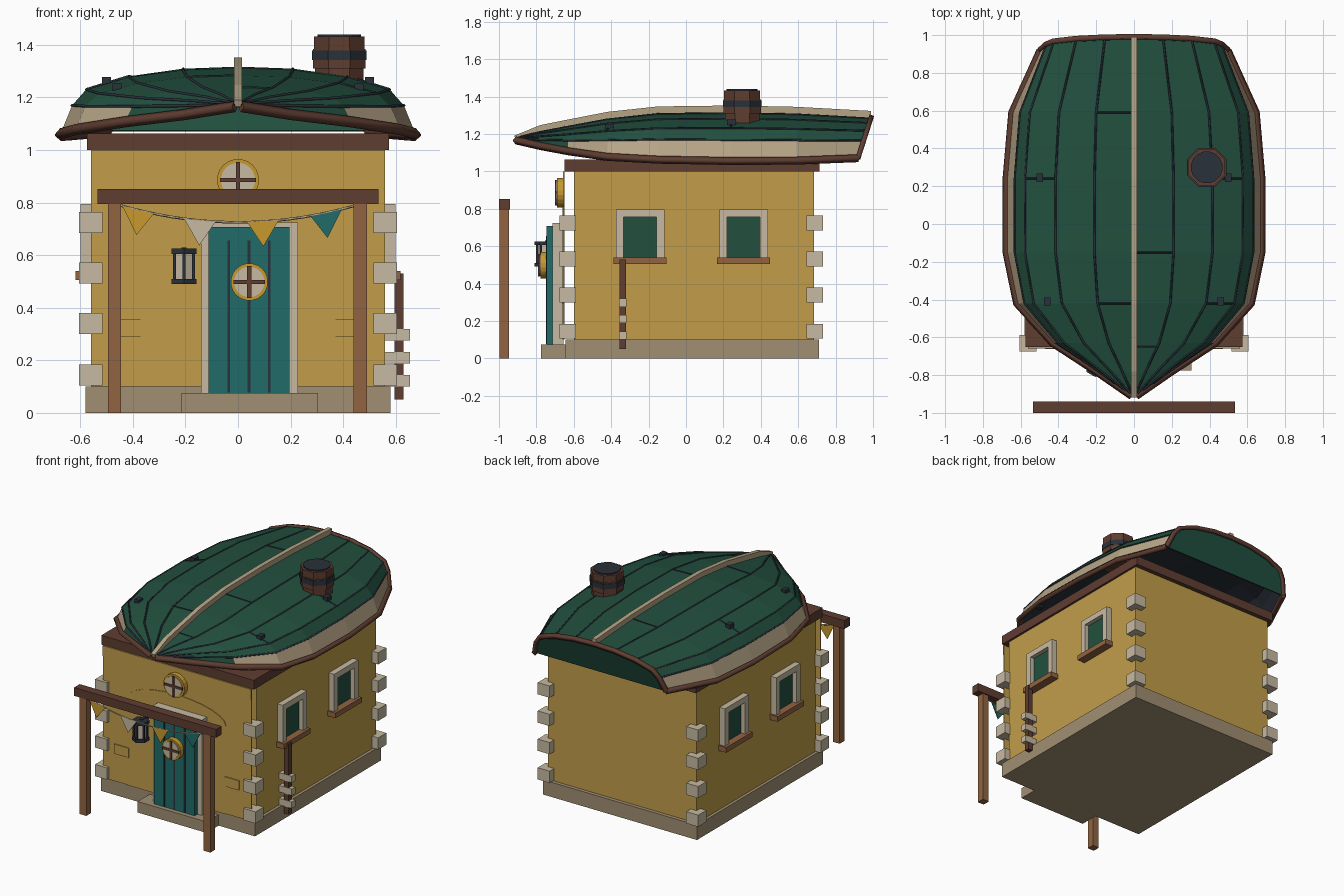
import bpy, bmesh, math
from mathutils import Vector

cube = bpy.data.objects.get("Cube")
if cube:
    bpy.data.objects.remove(cube)


def material(name, hexcode):
    rgb = [int(hexcode[i:i + 2], 16) / 255 for i in (0, 2, 4)]
    col = [c / 12.92 if c < 0.04 else ((c + 0.055) / 1.055) ** 2.4 for c in rgb] + [1]
    m = bpy.data.materials.new(name)
    m.use_nodes = True
    m.diffuse_color = col
    m.node_tree.nodes["Principled BSDF"].inputs["Base Color"].default_value = col
    return m


WALL = material("ochre plaster", "C29E4A")
GREEN = material("hull green", "22503F")
TEAL = material("teal paint", "216C69")
CREAM = material("pale stone", "C6BAA2")
STONE = material("base stone", "A18F72")
DARK = material("dark wood", "5F3D31")
WOOD = material("mid wood", "916441")
IRON = material("iron", "2A313A")
GOLD = material("brass", "C8982F")
STRAKE = material("bare plank", "B6A486")


def finish(name, bm, *mats):
    me = bpy.data.meshes.new(name)
    bm.to_mesh(me)
    bm.free()
    for m in mats:
        me.materials.append(m)
    ob = bpy.data.objects.new(name, me)
    bpy.context.collection.objects.link(ob)
    return ob


def prism(name, mat, pts, d0, d1, axis="y"):
    """Extrude a 2D outline along an axis."""
    place = {"x": lambda u, v, d: (d, u, v), "y": lambda u, v, d: (u, d, v),
             "z": lambda u, v, d: (u, v, d)}[axis]
    bm = bmesh.new()
    ends = [[bm.verts.new(place(u, v, d)) for u, v in pts] for d in (d0, d1)]
    for e in ends:
        bm.faces.new(e)
    n = len(pts)
    for i in range(n):
        j = (i + 1) % n
        bm.faces.new((ends[0][i], ends[0][j], ends[1][j], ends[1][i]))
    bmesh.ops.recalc_face_normals(bm, faces=bm.faces)
    return finish(name, bm, mat)


def box(name, mat, x0, x1, y0, y1, z0, z1):
    return prism(name, mat, [(x0, y0), (x1, y0), (x1, y1), (x0, y1)], z0, z1, "z")


def disc(name, mat, u, v, r, d0, d1, n=20, axis="y"):
    pts = [(u + r * math.cos(math.tau * (i + 0.5) / n),
            v + r * math.sin(math.tau * (i + 0.5) / n)) for i in range(n)]
    return prism(name, mat, pts, d0, d1, axis)


def tube(name, mat, pts, r):
    cu = bpy.data.curves.new(name, "CURVE")
    cu.dimensions = "3D"
    cu.bevel_depth = r
    cu.bevel_resolution = 0
    cu.use_fill_caps = True
    sp = cu.splines.new("POLY")
    sp.points.add(len(pts) - 1)
    for p, co in zip(sp.points, pts):
        p.co = (*co, 1)
    cu.materials.append(mat)
    ob = bpy.data.objects.new(name, cu)
    bpy.context.collection.objects.link(ob)
    return ob


# Base, body and front wall
box("base", STONE, -.58, .58, -.645, .71, 0, .1)
box("door_step", STONE, -.215, .305, -.775, -.64, 0, .075)
box("walls", WALL, -.56, .56, -.598, .685, .1, 1.0)
box("front_wall", WALL, -.56, .56, -.655, -.65, .1, 1.0)
arch = [(.37 * math.cos(a), .7 + .115 * math.sin(a))
        for a in (math.pi * i / 12 for i in range(13))]
prism("front_arch", WALL, arch + [(-.37, .1), (.37, .1)], -.66, -.655)
box("front_band", WALL, -.56, .56, -.658, -.655, .93, 1.0)
box("wall_plate", DARK, -.575, .575, -.65, .715, 1.0, 1.063)
for sx in (-1, 1):
    xs = sorted((sx * .36, sx * .47))
    box("front_patch", WALL, *xs, -.663, -.655, .29, .355)
    # Corner stones
    for y in (-.675, .645):
        for z in (.105, .3, .492, .685):
            box("corner_stone", CREAM, *sorted((sx * .515, sx * .605)), y, y + .088, z, z + .08)
    # Side windows
    for y in (-.245, .308):
        def bar(name, mat, x0, x1, w0, w1, z0, z1):
            box(name, mat, *sorted((sx * x0, sx * x1)), y + w0, y + w1, z0, z1)
        bar("window_pane", GREEN, .55, .57, -.09, .09, .54, .76)
        bar("window_top", CREAM, .55, .6, -.13, .13, .755, .795)
        for w in (-.13, .088):
            bar("window_jamb", CREAM, .55, .6, w, w + .042, .53, .757)
        bar("window_sill", WOOD, .55, .618, -.142, .142, .505, .54)

# Measuring post on the left wall
box("side_post", DARK, .595, .63, -.355, -.32, .05, .53)
for z in (.1, .188, .275):
    box("post_block", CREAM, .555, .655, -.357, -.318, z, z + .044)

# Door
box("door_frame", CREAM, -.14, .228, -.715, -.655, .075, .725)
box("door", TEAL, -.112, .195, -.745, -.71, .075, .708)
for x in (-.035, .042, .119):
    box("door_seam", IRON, x - .005, x + .005, -.748, -.744, .078, .655)


# Round windows
def porthole(x, z, r, y):
    disc("porthole_rim", GOLD, x, z, r, y - .035, y)
    disc("porthole_glass", CREAM, x, z, r * .82, y - .04, y - .03)
    box("porthole_bar", DARK, x - .008, x + .008, y - .046, y - .036, z - r * .85, z + r * .85)
    box("porthole_bar", DARK, x - r * .85, x + r * .85, y - .046, y - .036, z - .008, z + .008)


porthole(.043, .498, .071, -.744)
porthole(0, .886, .08, -.655)

# Lantern
lx, ly = -.205, -.755
disc("lantern_glass", CREAM, lx, ly, .036, .5, .615, 6, "z")
for z in (.49, .605):
    disc("lantern_cap", IRON, lx, ly, .055, z, z + .02, 6, "z")
for i in range(6):
    a = math.tau * (i + .5) / 6
    disc("lantern_bar", IRON, lx + .042 * math.cos(a), ly + .042 * math.sin(a), .008, .5, .61, 4, "z")
box("lantern_bracket", IRON, lx - .01, lx + .01, ly, -.65, .61, .63)

# Porch posts, beam and bunting
for x in (-.47, .465):
    box("porch_post", WOOD, x - .025, x + .025, -.998, -.947, 0, .8)
box("porch_beam", DARK, -.535, .535, -1.0, -.94, .795, .852)


def sag(x):
    return .725 + .065 * (x / .45) ** 2


tube("bunting_line", STRAKE, [(x / 20, -.97, sag(x / 20)) for x in range(-9, 10)], .005)
for x, m in ((-.38, GOLD), (-.145, CREAM), (.095, GOLD), (.335, TEAL)):
    a, b = x - .06, x + .06
    lean = (sag(b) - sag(a)) * .7
    prism("pennant", m, [(a, sag(a)), (b, sag(b)), (x + lean * .3, sag(x) - .095)], -.974, -.968)

# Upturned hull: stations (y, half width, edge height, keel height) and one cross-section
STATIONS = [(-.91, .012, 1.165, 1.178), (-.78, .2, 1.135, 1.212), (-.63, .43, 1.107, 1.242),
            (-.42, .62, 1.077, 1.283), (-.15, .675, 1.062, 1.312), (.24, .675, 1.055, 1.317),
            (.59, .645, 1.057, 1.31), (.92, .495, 1.07, 1.288)]
SECTION = [(0, 1), (.31, .97), (.615, .86), (.855, .67), (.935, .43), (1, 0)]


def rib(i):
    y, w, edge, keel = STATIONS[i]
    rake = .07 if i == len(STATIONS) - 1 else 0
    return [Vector((math.copysign(w * SECTION[abs(k)][0], k), y + rake * SECTION[abs(k)][1],
                    edge + (keel - edge) * SECTION[abs(k)][1])) for k in range(-5, 6)]


RIBS = [rib(i) for i in range(len(STATIONS))]


def on_hull(y, k):
    i = max(j for j in range(len(STATIONS) - 1) if STATIONS[j][0] <= y)
    t = (y - STATIONS[i][0]) / (STATIONS[i + 1][0] - STATIONS[i][0])
    f = math.floor(k)
    f = min(f, 4)
    a, b = (RIBS[i][n + 5].lerp(RIBS[i + 1][n + 5], t) for n in (f, f + 1))
    return a.lerp(b, k - f)


bm = bmesh.new()
grid = [[bm.verts.new(p) for p in r] for r in RIBS]
for i in range(len(grid) - 1):
    for k in range(10):
        f = bm.faces.new((grid[i][k], grid[i][k + 1], grid[i + 1][k + 1], grid[i + 1][k]))
        f.material_index = int(k in (0, 9) and i >= 2)
hull = finish("hull_roof", bm, GREEN, STRAKE, IRON, IRON)
sol = hull.modifiers.new("thickness", "SOLIDIFY")
sol.thickness = .015
sol.offset = -1
sol.material_offset = 2

bm = bmesh.new()
bm.faces.new([bm.verts.new(p) for p in RIBS[-1]])
transom = finish("transom", bm, GREEN)
transom.modifiers.new("thickness", "SOLIDIFY").thickness = .015

# Keel, rails and plank seams
top = [(r[5].y, r[5].z + .035) for r in RIBS]
low = [(r[5].y, r[5].z - .012) for r in RIBS]
top[0] = (top[0][0] - .008, top[0][1] - .022)
prism("keel", STRAKE, top + low[::-1], -.015, .015, "x")
for k in (0, 10):
    tube("edge_rail", DARK, [r[k] for r in RIBS], .021)
tube("stern_rail", DARK, RIBS[-1], .018)
for k in (-4, -3, -2, -1, 1, 2, 3, 4):
    tube("plank_seam", IRON, [r[k + 5] for r in RIBS], .006)
for y, k in ((.59, -1), (-.42, -1), (-.15, 0), (.24, -3), (.24, 2), (-.42, 2), (-.65, 0)):
    tube("plank_joint", IRON, [on_hull(y, k), on_hull(y, k + 1)], .005)
for x, y, z in ((-.5, .245, 1.262), (.5, .245, 1.262), (-.46, -.41, 1.237), (.46, -.41, 1.237)):
    box("cleat", IRON, x - .017, x + .017, y - .022, y + .022, z - .03, z + .016)

# Barrel chimney
for name, m, r, z0, z1, n in (("chimney_foot", DARK, .1, 1.23, 1.31, 8),
                              ("chimney_body", DARK, .108, 1.31, 1.385, 8),
                              ("chimney_band", IRON, .112, 1.343, 1.378, 8),
                              ("chimney_rim", DARK, .104, 1.385, 1.432, 8),
                              ("chimney_top", IRON, .085, 1.42, 1.44, 16)):
    disc(name, m, .385, .3, r, z0, z1, n, "z")
